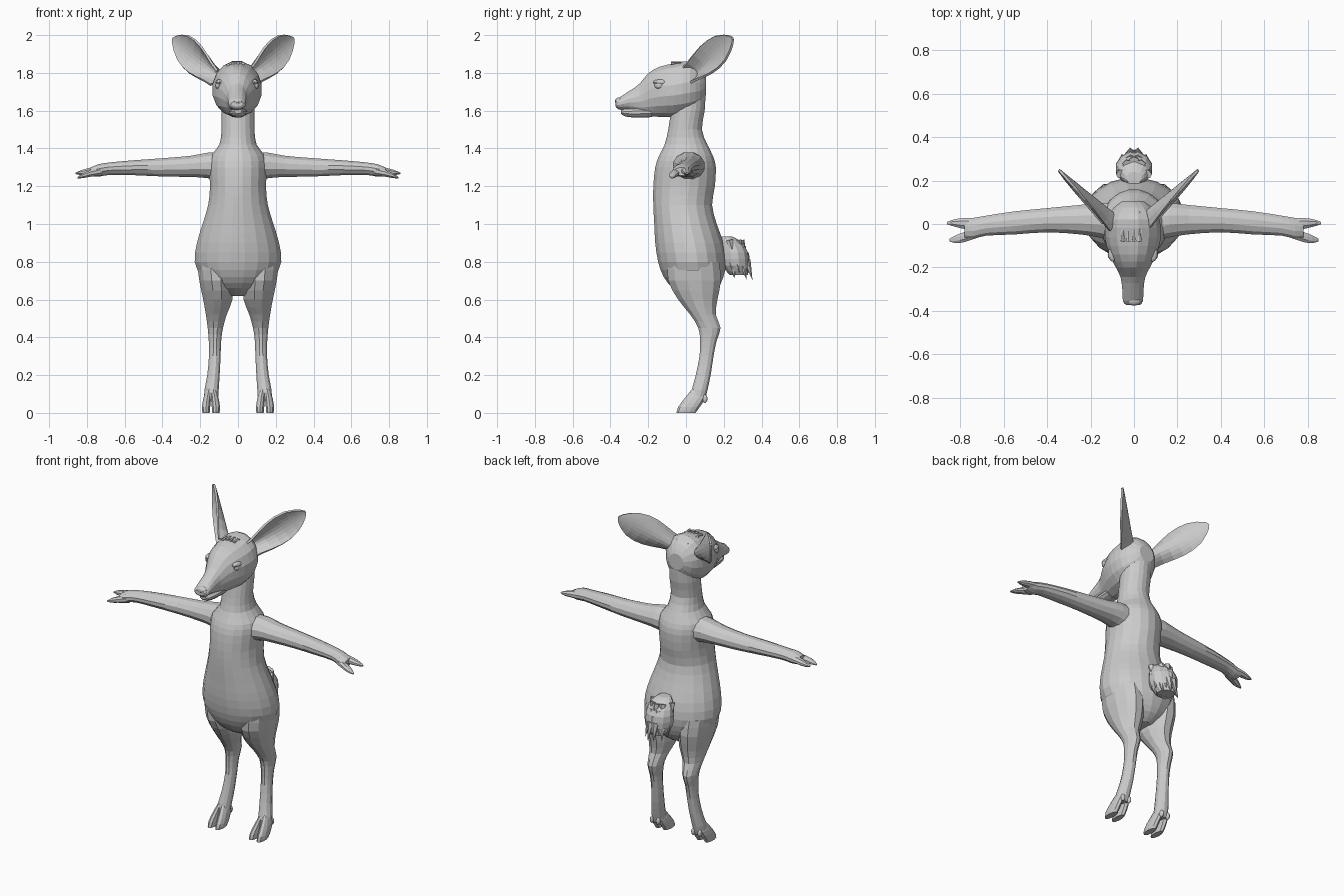
import bpy
import bmesh
import math
from mathutils import Vector, Matrix

default_cube = bpy.data.objects.get("Cube")
if default_cube:
    bpy.data.objects.remove(default_cube, do_unlink=True)

grey = bpy.data.materials.new("light_grey")
grey.use_nodes = True
grey.diffuse_color = (0.6, 0.6, 0.6, 1)
grey.node_tree.nodes["Principled BSDF"].inputs["Base Color"].default_value = grey.diffuse_color


def finish(name, bm, mirror=False, shift=0):
    """Turn a bmesh into a flat shaded object, optionally mirrored in x."""
    bmesh.ops.recalc_face_normals(bm, faces=bm.faces)
    mesh = bpy.data.meshes.new(name)
    bm.to_mesh(mesh)
    bm.free()
    mesh.materials.append(grey)
    obj = bpy.data.objects.new(name, mesh)
    bpy.context.collection.objects.link(obj)
    obj.location.x = shift
    if mirror:
        mod = obj.modifiers.new("mirror", 'MIRROR')
        mod.use_mirror_merge = False
    return obj


def smooth_rings(rings, steps):
    """Catmull-Rom interpolation between the measured rings."""
    result = []
    last = len(rings) - 1
    for i in range(last):
        before, a, b, after = (rings[max(i - 1, 0)], rings[i],
                               rings[i + 1], rings[min(i + 2, last)])
        for k in range(steps):
            f = k / steps
            result.append([
                q + f * (r - p + f * (2 * p - 5 * q + 4 * r - s + f * (3 * (q - r) + s - p))) / 2
                for p, q, r, s in zip(before, a, b, after)])
    result.append(rings[-1])
    return result


def loft(name, axis, rings, sides=12, steps=2, mirror=False, shift=0):
    """Skin elliptical rings: (position, centre u, radius u, low v, high v)."""
    place = {
        'x': lambda t, u, v: (t, v, u),
        'y': lambda t, u, v: (u, t, v),
        'z': lambda t, u, v: (u, v, t),
    }[axis]
    bm = bmesh.new()
    loops = []
    for t, centre, radius, low, high in smooth_rings(rings, steps):
        loop = []
        for k in range(sides):
            angle = math.tau * (k + 0.5) / sides
            u = centre + radius * math.cos(angle)
            v = (low + high) / 2 + (high - low) / 2 * math.sin(angle)
            loop.append(bm.verts.new(place(t, u, v)))
        loops.append(loop)
    for a, b in zip(loops, loops[1:]):
        for k in range(sides):
            j = (k + 1) % sides
            bm.faces.new((a[k], a[j], b[j], b[k]))
    bm.faces.new(loops[0])
    bm.faces.new(loops[-1])
    return finish(name, bm, mirror, shift)


def ball(name, centre, size, mirror=False, shift=0):
    bm = bmesh.new()
    matrix = Matrix.Translation(centre) @ Matrix.Diagonal((*size, 1))
    bmesh.ops.create_uvsphere(bm, u_segments=12, v_segments=8, radius=1, matrix=matrix)
    return finish(name, bm, mirror, shift)


def add_tuft(bm, centre, direction, length, width, thickness):
    """Add one flattened pointed lock of fur."""
    turn = Vector(direction).to_track_quat('Z', 'Y').to_matrix().to_4x4()
    matrix = Matrix.Translation(centre) @ turn @ Matrix.Diagonal((width, thickness, length, 1))
    bmesh.ops.create_cone(bm, cap_ends=True, segments=6, radius1=1, radius2=0,
                          depth=1, matrix=matrix)


# Torso and neck
loft("torso_and_neck", 'z', [
    (.62, 0, .06, 0, .12), (.66, 0, .13, -.07, .17), (.72, 0, .195, -.12, .2),
    (.8, 0, .232, -.15, .215), (.9, 0, .22, -.165, .2), (1, 0, .19, -.17, .165),
    (1.1, 0, .16, -.175, .14), (1.2, 0, .15, -.175, .155), (1.3, 0, .155, -.165, .16),
    (1.36, 0, .145, -.145, .145), (1.42, 0, .1, -.115, .115), (1.5, 0, .088, -.095, .085),
    (1.6, 0, .088, -.08, .1), (1.7, 0, .08, -.06, .105)], sides=20)

# Head, jaw and nose
loft("head", 'y', [
    (-.372, 0, .032, 1.622, 1.65), (-.355, 0, .047, 1.605, 1.668), (-.3, 0, .05, 1.6, 1.705),
    (-.245, 0, .058, 1.58, 1.745), (-.2, 0, .08, 1.568, 1.8), (-.14, 0, .11, 1.565, 1.835),
    (-.06, 0, .132, 1.565, 1.853), (.02, 0, .125, 1.58, 1.865), (.075, 0, .09, 1.62, 1.83),
    (.105, 0, .05, 1.68, 1.78)], sides=16, shift=-.005)
loft("lower_jaw", 'y', [
    (-.345, 0, .02, 1.585, 1.608), (-.32, 0, .036, 1.568, 1.612),
    (-.25, 0, .045, 1.562, 1.62), (-.18, 0, .05, 1.565, 1.62)])
ball("nose_pad", (0, -.352, 1.65), (.035, .024, .02))
ball("nostril_rim", (.024, -.358, 1.642), (.014, .014, .012), mirror=True)
ball("eye", (.096, -.142, 1.734), (.02, .025, .02), mirror=True, shift=-.005)
ball("upper_eyelid", (.092, -.136, 1.75), (.022, .038, .016), mirror=True, shift=-.005)

# Cupped leaf-shaped ears
base, tip = Vector((.075, .015, 1.775)), Vector((.319, .247, 1.983))
along = tip - base
across = (Vector((0, 0, 1)) - along.normalized() * along.normalized().z).normalized()
opening = Vector((1, -1, 0)).normalized()
bm = bmesh.new()
rows = []
for s, width in ((0, .045), (.15, .055), (.3, .07), (.45, .082), (.6, .085),
                 (.75, .075), (.88, .05), (.96, .026), (1, .006)):
    row = []
    for k in range(9):
        t = k / 4 - 1
        cup = .07 * (1 - s) * (t * t - .4)
        row.append(bm.verts.new(base + along * s + across * width * t + opening * cup))
    rows.append(row)
for a, b in zip(rows, rows[1:]):
    for k in range(8):
        bm.faces.new((a[k], a[k + 1], b[k + 1], b[k]))
ear = finish("ear", bm, mirror=True, shift=-.025)
thick = ear.modifiers.new("thickness", 'SOLIDIFY')
thick.thickness = .012
thick.offset = 0

# Crown fur lying back over the head
bm = bmesh.new()
for row in range(3):
    for column in range(4):
        x = (column - 1.5) * .026 - .012
        add_tuft(bm, (x, .04 * row - .05, 1.856 - .004 * row - x * x * 4),
                 (0, 1, .12 - .12 * row), .06, .012, .008)
finish("crown_fur", bm)

# Arms with split hoof hands
loft("arm", 'x', [
    (.06, 1.3, .085, -.09, .1), (.16, 1.31, .07, -.065, .1), (.25, 1.305, .058, -.05, .09),
    (.4, 1.3, .05, -.04, .075), (.55, 1.298, .041, -.05, .06), (.68, 1.293, .034, -.055, .04),
    (.74, 1.283, .034, -.07, .03), (.78, 1.278, .022, -.065, .025)], mirror=True)
loft("rear_finger", 'x', [
    (.72, 1.285, .025, -.03, .03), (.78, 1.28, .02, -.025, .03),
    (.83, 1.272, .014, -.012, .022), (.86, 1.268, .004, -.002, .01)], sides=8, mirror=True)
loft("front_finger", 'x', [
    (.72, 1.28, .025, -.065, -.01), (.78, 1.268, .019, -.085, -.035),
    (.82, 1.256, .014, -.09, -.05), (.85, 1.245, .004, -.08, -.068)], sides=8, mirror=True)

# Legs with backward hocks
loft("leg", 'z', [
    (.8, .12, .1, -.1, .18), (.7, .115, .093, -.1, .19), (.6, .107, .08, -.045, .17),
    (.52, .115, .057, .02, .16), (.45, .12, .042, .063, .185), (.38, .122, .034, .073, .163),
    (.3, .123, .032, .07, .147), (.2, .13, .034, .05, .132), (.12, .14, .039, .028, .115),
    (.06, .143, .038, .01, .1)], mirror=True)

# Two toes on each foot, with small claws behind
for name, side in (("outer", 1), ("inner", -1)):
    middle = .143
    loft(name + "_toe", 'z', [
        (height, middle + side * spread, radius, front, back)
        for height, spread, radius, front, back in (
            (0, .026, .02, -.05, .05), (.03, .026, .023, -.042, .072),
            (.08, .02, .021, -.005, .1), (.13, .01, .014, .035, .09))],
        sides=10, mirror=True)
    ball(name + "_dew_claw", (middle + side * .022, .1, .075), (.012, .014, .022), mirror=True)

# Bushy tail with layered locks
loft("tail", 'z', [
    (.935, 0, .035, .18, .24), (.91, 0, .065, .18, .29), (.85, 0, .085, .18, .33),
    (.78, 0, .08, .19, .335), (.73, 0, .05, .23, .33)])
bm = bmesh.new()
for row in range(4):
    count = 5 - row % 2
    for k in range(count):
        spread = (k - (count - 1) / 2) / 2
        x = spread * .068
        y = .305 + .012 * row - .06 * spread * spread
        add_tuft(bm, (x, y, .86 - .035 * row), (spread * .15, .28, -1), .11, .024, .02)
for x in (-.055, -.02, .02, .055):
    add_tuft(bm, (x, .25, .755), (0, .15, -1), .09, .026, .026)
finish("tail_fur", bm)
